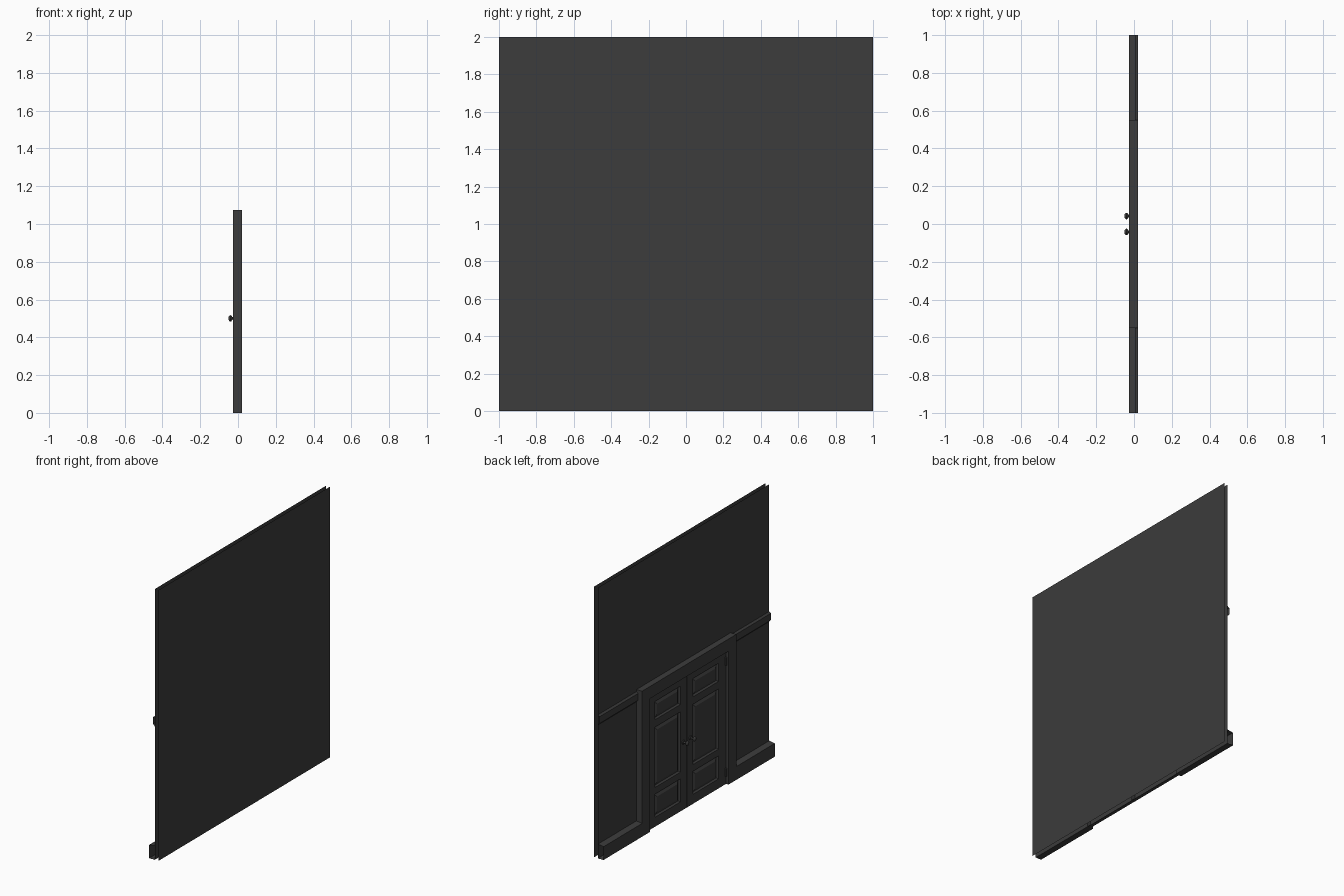
import bpy, bmesh, math

if "Cube" in bpy.data.objects:
    bpy.data.objects.remove(bpy.data.objects["Cube"])

mat = bpy.data.materials.new("dark_grey")
mat.diffuse_color = (0.045, 0.045, 0.045, 1)
mat.use_nodes = True
mat.node_tree.nodes["Principled BSDF"].inputs["Base Color"].default_value = mat.diffuse_color

BACK, WALL, FRONT, DOOR = 0.05, 0.02, -0.026, -0.006   # x depths
OUT, INN, TOP, LINTEL = 0.55, 0.46, 1.075, 0.985       # door frame extents


def finish(name, bm, mirror=False):
    me = bpy.data.meshes.new(name)
    bm.to_mesh(me)
    bm.free()
    ob = bpy.data.objects.new(name, me)
    bpy.context.collection.objects.link(ob)
    me.materials.append(mat)
    if mirror:
        m = ob.modifiers.new("mirror", 'MIRROR')
        m.use_axis = (False, True, False)
        m.use_mirror_merge = False
    return ob


def strip(bm, profile, y0, y1):
    """Open (x, z) profile swept along y."""
    rows = [[bm.verts.new((x, y, z)) for x, z in profile] for y in (y0, y1)]
    for i in range(len(profile) - 1):
        bm.faces.new((rows[0][i], rows[0][i + 1], rows[1][i + 1], rows[1][i]))


# Back wall sheet, a single open plane
bm = bmesh.new()
strip(bm, [(BACK, 2), (BACK, 0)], 1, -1)
finish("back_wall", bm)

# Front wall sheet with the doorway left open
bm = bmesh.new()
strip(bm, [(WALL, 2), (WALL, LINTEL)], -1, 1)
for a, b in ((-1, -INN), (INN, 1)):
    strip(bm, [(WALL, LINTEL), (WALL, 0)], a, b)
finish("front_wall", bm)

# Skirting and chair rail, open-backed strips on both sides of the door
bm = bmesh.new()
strip(bm, [(WALL, 0.105), (FRONT, 0.098), (FRONT, 0), (WALL, 0)], OUT, 1)
finish("skirting_board", bm, True)
bm = bmesh.new()
strip(bm, [(WALL, 1.06), (0.006, 1.05), (0.006, 1.0), (WALL, 0.985)], OUT, 1)
finish("chair_rail", bm, True)

# Door frame: rectangular section following a U-shaped path
bm = bmesh.new()
path = [((-OUT, 0), (-INN, 0)), ((-OUT, TOP), (-INN, LINTEL)),
        ((OUT, TOP), (INN, LINTEL)), ((OUT, 0), (INN, 0))]
rings = []
for o, i in path:
    rings.append([bm.verts.new((x, *p)) for x, p in
                  ((WALL, o), (FRONT, o), (FRONT, i), (WALL, i))])
for a, b in zip(rings, rings[1:]):
    for k in range(3):
        bm.faces.new((a[k], a[k + 1], b[k + 1], b[k]))
for r in (rings[0], rings[-1]):
    bm.faces.new(r)
bmesh.ops.recalc_face_normals(bm, faces=bm.faces)
finish("door_frame", bm)

# Door leaf: grid front, three recessed panels with raised fields
bm = bmesh.new()
ys = [0.002, 0.075, 0.37, INN]
zs = [0, 0.07, 0.24, 0.29, 0.735, 0.79, 0.925, LINTEL]
grid = [[bm.verts.new((DOOR, y, z)) for y in ys] for z in zs]
panels = []
for j in range(len(zs) - 1):
    for i in range(3):
        f = bm.faces.new((grid[j][i], grid[j + 1][i], grid[j + 1][i + 1], grid[j][i + 1]))
        f.normal_update()
        if f.normal.x > 0:
            f.normal_flip()
        if i == 1 and j in (1, 3, 5):
            panels.append(f)
rim = [e for e in bm.edges if e.is_boundary]
ext = bmesh.ops.extrude_edge_only(bm, edges=rim)["geom"]
for v in ext:
    if isinstance(v, bmesh.types.BMVert):
        v.co.x = WALL
for thick, depth in ((0.012, -0.012), (0.006, 0.0), (0.022, 0.009)):
    bmesh.ops.inset_individual(bm, faces=panels, thickness=thick, depth=depth)
finish("door_leaf", bm, True)

# Turned door knobs
bm = bmesh.new()
prof = [(DOOR, 0.016), (-0.011, 0.014), (-0.013, 0.007), (-0.03, 0.007),
        (-0.034, 0.014), (-0.039, 0.018), (-0.045, 0.016), (-0.05, 0.008)]
N = 14
rings = [[bm.verts.new((x, 0.042 + r * math.cos(2 * math.pi * k / N),
                        0.5 + r * math.sin(2 * math.pi * k / N))) for k in range(N)]
         for x, r in prof]
for a, b in zip(rings, rings[1:]):
    for k in range(N):
        bm.faces.new((a[k], a[(k + 1) % N], b[(k + 1) % N], b[k]))
bm.faces.new(rings[-1])
bmesh.ops.recalc_face_normals(bm, faces=bm.faces)
knob = finish("door_knob", bm, True)
bpy.context.view_layer.objects.active = knob
knob.select_set(True)
bpy.ops.object.shade_smooth_by_angle(angle=math.radians(40))

# Hinge barrels at the outer door edges
bm = bmesh.new()
for z in (0.09, 0.91):
    r = bmesh.ops.create_cone(bm, cap_ends=True, segments=8, radius1=0.007,
                              radius2=0.007, depth=0.06)
    bmesh.ops.translate(bm, verts=r["verts"], vec=(DOOR - 0.003, INN - 0.007, z))
finish("hinge", bm, True)
